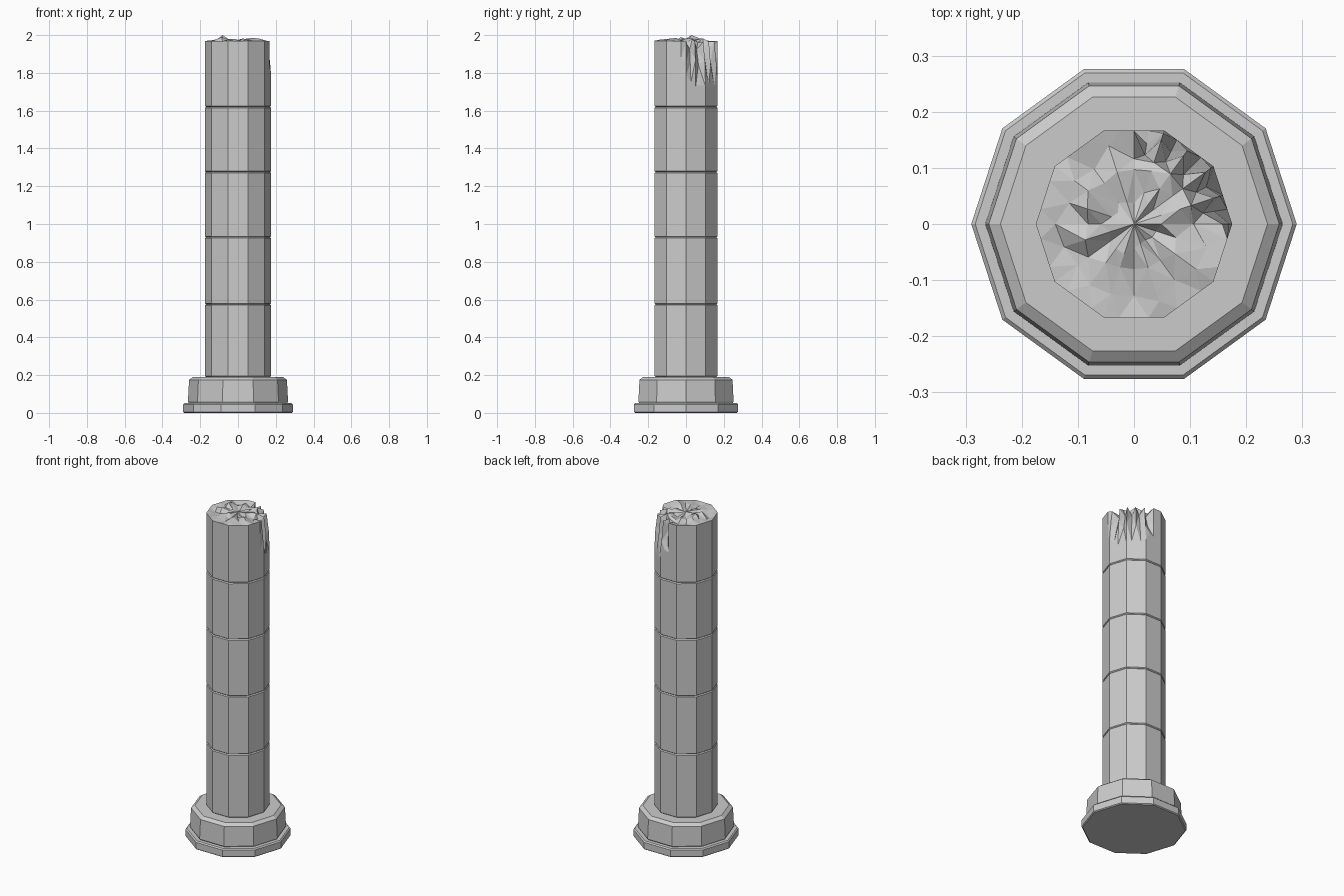
import bpy, bmesh, math, random

if "Cube" in bpy.data.objects:
    bpy.data.objects.remove(bpy.data.objects["Cube"])

random.seed(7)
SIDES = 10
R = 0.175            # shaft radius at the corners
JOINTS = [0.575, 0.93, 1.275, 1.62]
RIM = 1.97


def finish(bm, name):
    bmesh.ops.recalc_face_normals(bm, faces=bm.faces)
    mesh = bpy.data.meshes.new(name)
    bm.to_mesh(mesh)
    bm.free()
    obj = bpy.data.objects.new(name, mesh)
    bpy.context.collection.objects.link(obj)
    return obj


def bridge(bm, a, b):
    n = len(a)
    for i in range(n):
        j = (i + 1) % n
        bm.faces.new((a[i], a[j], b[j], b[i]))


def lathe(name, profile, cap_bottom=False, cap_top=False):
    """Ten-sided solid from (radius, z) points."""
    bm = bmesh.new()
    rings = []
    for r, z in profile:
        rings.append([bm.verts.new((r * math.cos(k * math.tau / SIDES),
                                    r * math.sin(k * math.tau / SIDES), z))
                      for k in range(SIDES)])
    for a, b in zip(rings, rings[1:]):
        bridge(bm, a, b)
    if cap_bottom:
        bm.faces.new(rings[0])
    if cap_top:
        bm.faces.new(rings[-1])
    return finish(bm, name)


# stepped base
lathe("base", [(0.284, 0), (0.29, 0.005), (0.29, 0.045), (0.283, 0.052),
               (0.26, 0.052), (0.265, 0.06), (0.259, 0.175), (0.238, 0.19)],
      True, True)

# stacked drums with grooved joints
starts = [0.19] + JOINTS[:-1]
for n, (z0, z1) in enumerate(zip(starts, JOINTS)):
    lathe(f"drum_{n + 1}", [(R - 0.006, z0), (R, z0 + 0.005),
                            (R, z1 - 0.005), (R - 0.006, z1)])


def outline(i, n, scale=1.0):
    """Point i of n on the ten-sided outline."""
    a = math.tau * i / n
    off = (a % (math.tau / SIDES)) - math.pi / SIDES
    r = scale * R * math.cos(math.pi / SIDES) / math.cos(off)
    return r * math.cos(a), r * math.sin(a)


# broken top drum: plain wall, chipped back right corner, rough top
N = 40
bm = bmesh.new()


def ring(n, scale, height):
    return [bm.verts.new((*outline(i, n, scale(i)), height(i))) for i in range(n)]


def chipped(i):
    return 0 <= i <= 9


chip_low = [1.79, 1.75, 1.73, 1.735, 1.73, 1.735, 1.73, 1.735, 1.75, 1.80]
foot = ring(N, lambda i: 0.966, lambda i: JOINTS[-1])
lip = ring(N, lambda i: 1, lambda i: JOINTS[-1] + 0.005)
low = ring(N, lambda i: 1, lambda i: chip_low[i] if chipped(i) else 1.79)
mid = ring(N, lambda i: (0.97, 0.86)[i % 2] if chipped(i) else 1,
           lambda i: 1.86 + random.uniform(-0.02, 0.02) if chipped(i) else 1.88)
rim = ring(N, lambda i: (0.9, 0.74)[i % 2] if chipped(i) else 1,
           lambda i: (1.965, 1.925)[i % 2] if chipped(i) else RIM)
for a, b in ((foot, lip), (lip, low), (low, mid), (mid, rim)):
    bridge(bm, a, b)

# rough fracture surface, rings twisted a little toward the centre
M = N // 2
rough = lambda lo, hi: (lambda i: random.uniform(lo, hi))
in1 = ring(M, lambda i: random.uniform(0.6, 0.7) if i < 6 else random.uniform(0.7, 0.86),
           rough(1.955, 1.985))
in2 = ring(M, lambda i: random.uniform(0.46, 0.6), rough(1.955, 1.99))
in3 = ring(M, lambda i: random.uniform(0.2, 0.34), rough(1.955, 1.985))
for j in range(M):
    k = (j + 1) % M
    o0, o1, o2 = rim[2 * j], rim[2 * j + 1], rim[(2 * j + 2) % N]
    bm.faces.new((o0, o1, in1[j]))
    bm.faces.new((o1, o2, in1[k]))
    bm.faces.new((o1, in1[k], in1[j]))
in2[9].co.z = 2.0    # highest splinter
bridge(bm, in1, in2)
bridge(bm, in2, in3)
centre = bm.verts.new((0, 0, 1.975))
for j in range(M):
    bm.faces.new((in3[j], in3[(j + 1) % M], centre))
bmesh.ops.triangulate(bm, faces=[f for f in bm.faces
                                 if len(f.verts) == 4 and f.calc_center_median().z > 1.7])
finish(bm, "broken_top_drum")
